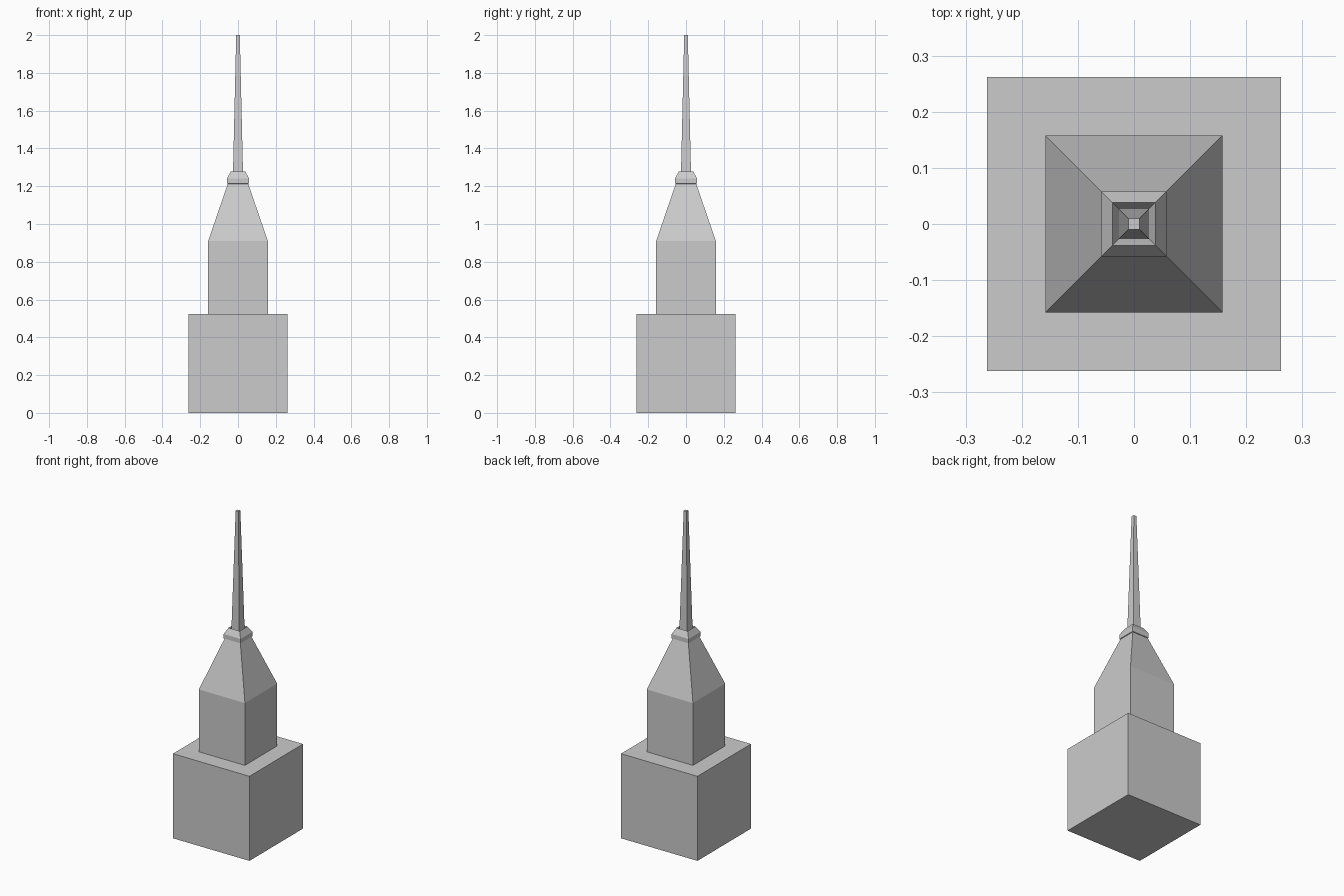
import bpy, bmesh

if "Cube" in bpy.data.objects:
    bpy.data.objects.remove(bpy.data.objects["Cube"])


def square_loft(name, profile, cap_bottom=False, cap_top=False):
    """Skin a stack of square rings given as (half_width, z)."""
    bm = bmesh.new()
    rings = [[bm.verts.new((sx * h, sy * h, z))
              for sx, sy in ((-1, -1), (1, -1), (1, 1), (-1, 1))]
             for h, z in profile]
    for low, high in zip(rings, rings[1:]):
        for i in range(4):
            j = (i + 1) % 4
            bm.faces.new((low[i], low[j], high[j], high[i]))
    if cap_bottom:
        bm.faces.new(rings[0][::-1])
    if cap_top:
        bm.faces.new(rings[-1])
    mesh = bpy.data.meshes.new(name)
    bm.to_mesh(mesh)
    bm.free()
    obj = bpy.data.objects.new(name, mesh)
    bpy.context.collection.objects.link(obj)
    return obj


# Cube plinth, with its top ledge running in to the shaft
square_loft("base_block", [(0.262, 0), (0.262, 0.524), (0.158, 0.524)], cap_bottom=True)

# Straight shaft and sloping shoulders
square_loft("tower_shaft", [(0.158, 0.524), (0.158, 0.91), (0.054, 1.213)])

# Bevelled collar, dished on top around the spire foot
square_loft("collar", [(0.054, 1.213), (0.058, 1.215), (0.058, 1.242),
                       (0.038, 1.278), (0.027, 1.248)])

# Slender tapering spire
square_loft("spire", [(0.027, 1.248), (0.0095, 2.0)], cap_top=True)
